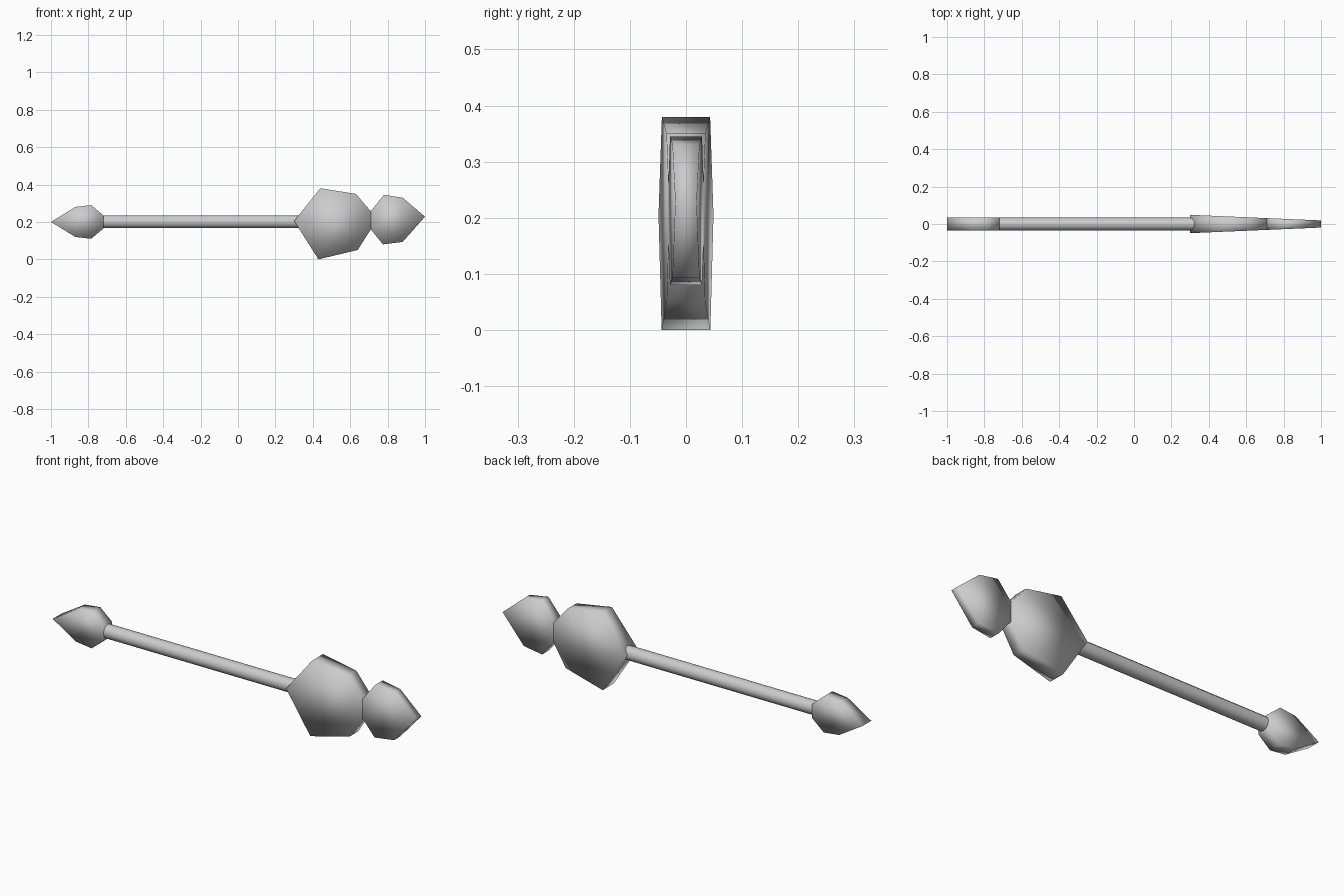
import bpy, bmesh, math

if "Cube" in bpy.data.objects:
    bpy.data.objects.remove(bpy.data.objects["Cube"])

grey = bpy.data.materials.new("plain grey")
grey.diffuse_color = (0.6, 0.6, 0.6, 1)
grey.use_nodes = True
grey.node_tree.nodes["Principled BSDF"].inputs["Base Color"].default_value = grey.diffuse_color


def finish(name, bm):
    bmesh.ops.recalc_face_normals(bm, faces=bm.faces)
    for f in bm.faces:
        f.smooth = True
    me = bpy.data.meshes.new(name)
    bm.to_mesh(me)
    bm.free()
    me.materials.append(grey)
    ob = bpy.data.objects.new(name, me)
    bpy.context.collection.objects.link(ob)
    return ob


def plate(name, outline, half):
    """Flat plate in the XZ plane; half(x) gives its half thickness."""
    bm = bmesh.new()
    front = [bm.verts.new((x, -half(x), z)) for x, z in outline]
    back = [bm.verts.new((x, half(x), z)) for x, z in outline]
    bm.faces.new(front)
    bm.faces.new(back[::-1])
    n = len(outline)
    for i in range(n):
        j = (i + 1) % n
        bm.faces.new((front[i], front[j], back[j], back[i]))
    return finish(name, bm)


def blade_half(x):
    return 0.049 - 0.03 * (x - 0.3) / 0.7


# Leaf shaped pommel of even thickness
plate("pommel", [(-1, 0.2), (-0.87, 0.28), (-0.785, 0.29), (-0.72, 0.235),
                 (-0.72, 0.165), (-0.785, 0.11), (-0.87, 0.12)], lambda x: 0.034)

# Wide blade and pointed tip, thinning toward the point
plate("blade", [(0.30, 0.205), (0.44, 0.38), (0.63, 0.35), (0.71, 0.257),
                (0.71, 0.16), (0.64, 0.05), (0.43, 0.0)], blade_half)
plate("blade_tip", [(0.71, 0.257), (0.78, 0.345), (0.88, 0.33), (1.0, 0.228),
                    (0.88, 0.093), (0.775, 0.08), (0.71, 0.16)], blade_half)

# Round shaft
bm = bmesh.new()
bmesh.ops.create_cone(bm, cap_ends=True, segments=12, radius1=0.034,
                      radius2=0.034, depth=1.05)
for v in bm.verts:
    x, y, z = v.co
    v.co = (z - 0.2, y, x + 0.201)
shaft = finish("shaft", bm)
shaft.data.set_sharp_from_angle(angle=math.radians(40))
